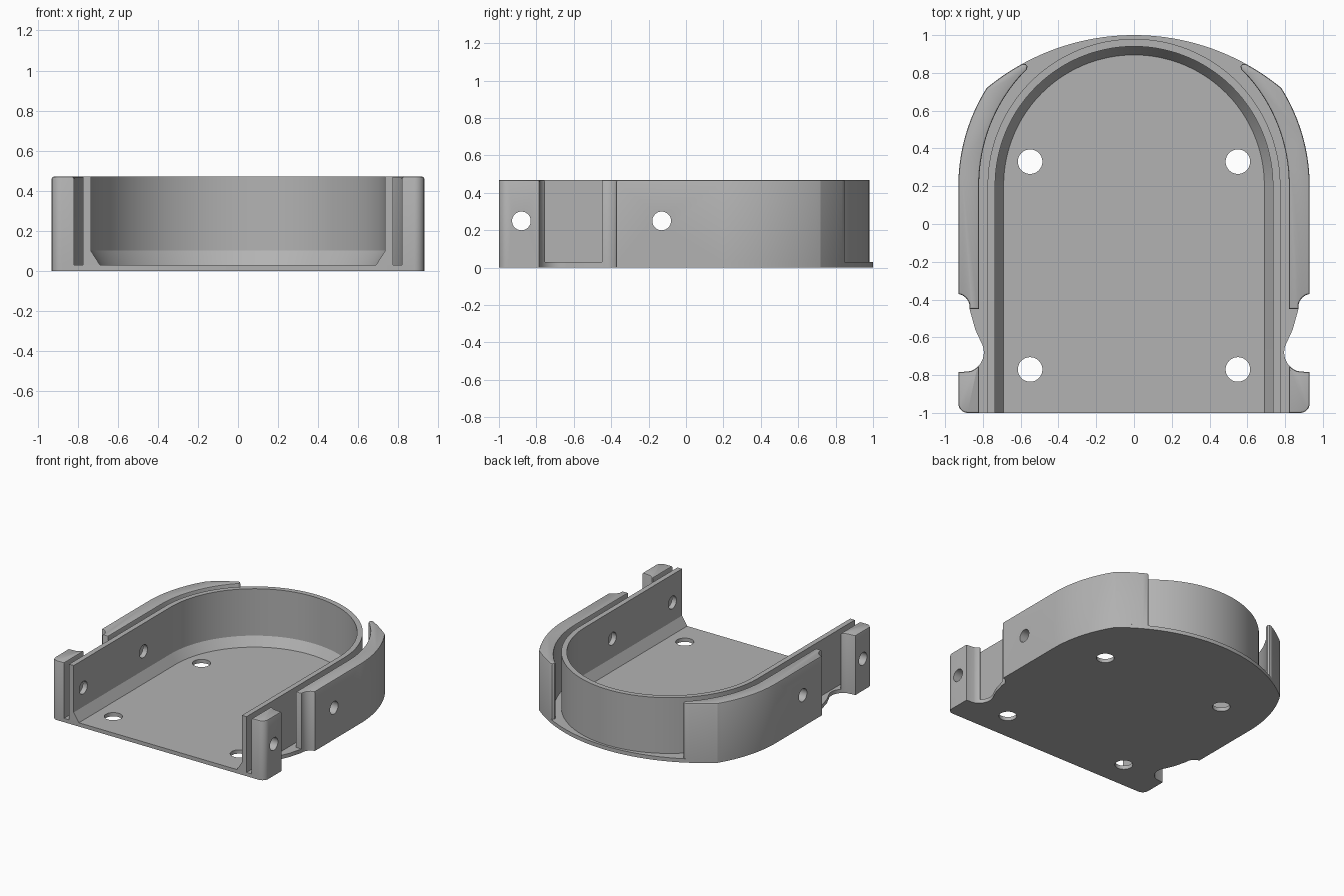
import bpy, bmesh
from math import cos, sin, radians

cube = bpy.data.objects.get("Cube")
if cube:
    bpy.data.objects.remove(cube, do_unlink=True)

grey = bpy.data.materials.new("light grey")
grey.use_nodes = True
grey.diffuse_color = (0.45, 0.45, 0.45, 1)
grey.node_tree.nodes["Principled BSDF"].inputs["Base Color"].default_value = (0.45, 0.45, 0.45, 1)

FLOOR, TOP = 0.03, 0.47
HOLE_Z = 0.25


def arc(cx, cy, rx, start, end, steps, ry=None):
    ry = ry or rx
    angles = [radians(start + (end - start) * i / steps) for i in range(steps + 1)]
    return [(cx + rx * cos(a), cy + ry * sin(a)) for a in angles]


def finish(name, bm):
    bmesh.ops.recalc_face_normals(bm, faces=bm.faces)
    mesh = bpy.data.meshes.new(name)
    bm.to_mesh(mesh)
    bm.free()
    obj = bpy.data.objects.new(name, mesh)
    bpy.context.collection.objects.link(obj)
    mesh.materials.append(grey)
    return obj


def extrude(name, outline, z0, z1, bevel=0):
    bm = bmesh.new()
    face = bm.faces.new([bm.verts.new((x, y, z0)) for x, y in outline])
    new = bmesh.ops.extrude_face_region(bm, geom=[face])["geom"]
    bmesh.ops.translate(bm, vec=(0, 0, z1 - z0),
                        verts=[g for g in new if isinstance(g, bmesh.types.BMVert)])
    if bevel:
        rim = [e for e in bm.edges if all(v.co.z > z1 - 0.001 for v in e.verts)]
        bmesh.ops.bevel(bm, geom=rim, offset=bevel, segments=2, profile=0.5, affect='EDGES')
    return finish(name, bm)


def drill(obj, centre, radius, axis, depth):
    bpy.ops.mesh.primitive_cylinder_add(vertices=40, radius=radius, depth=depth, location=centre,
                                        rotation=(0, radians(90) if axis == 'X' else 0, 0))
    cutter = bpy.context.object
    cutter.hide_render = True
    mod = obj.modifiers.new("hole", 'BOOLEAN')
    mod.operation, mod.solver, mod.object = 'DIFFERENCE', 'EXACT', cutter
    bpy.ops.object.select_all(action='DESELECT')
    bpy.context.view_layer.objects.active = obj
    obj.select_set(True)
    bpy.ops.object.modifier_apply(modifier=mod.name)
    bpy.data.objects.remove(cutter, do_unlink=True)


# Shared outline pieces for one side
front_corner = arc(0.88, -0.95, 0.05, -90, 0, 8)
notch_front = (0.93, -0.785)
notch_back = arc(0.94, -0.44, 0.07, 188, 98, 10)
side = arc(-0.046, 0.2, 0.976, 0, 32.2, 20)

# Base plate with side notches and mounting holes
half = (front_corner + [notch_front] + arc(0.9, -0.68, 0.105, 250, 155, 16)
        + [(0.84, -0.56)] + notch_back + side + arc(0, -0.226, 1.226, 50.5, 90, 24))
base = extrude("base_plate", half + [(-x, y) for x, y in reversed(half[:-1])], 0, FLOOR)
for x in (-0.55, 0.55):
    for y in (-0.77, 0.33):
        drill(base, (x, y, 0), 0.065, 'Z', 0.3)

# U-shaped inner wall with a chamfered foot, swept round the arch
section = [(0.69, FLOOR), (0.735, 0.1), (0.735, TOP), (0.775, TOP), (0.775, FLOOR)]
bm = bmesh.new()
rings = []
for i in range(-1, 98):
    a = radians(180 * min(max(i, 0), 96) / 96)
    y0 = -1 if i in (-1, 97) else 0.205
    rings.append([bm.verts.new((r * cos(a), y0 + (r * sin(a) if y0 > 0 else 0), z))
                  for r, z in section])
for a, b in zip(rings, rings[1:]):
    for k in range(5):
        n = (k + 1) % 5
        bm.faces.new((a[k], a[n], b[n], b[k]))
bm.faces.new(rings[0])
bm.faces.new(rings[-1])
wall = finish("inner_wall", bm)

# Outer guards: a front post and a long curved rear guard on each side
post = ([(0.82, -1)] + front_corner + [notch_front]
        + arc(0.9, -0.68, 0.105, 250, 225, 5) + [(0.82, -0.757)])
guard = ([(0.82, -0.45)] + notch_back + side + arc(0, -0.226, 1.226, 50.5, 61.2, 8)
         + [(0.575, 0.848), (0.564, 0.835), (0.567, 0.818)]
         + arc(0, 0.205, 0.82, 44, 0, 24, ry=0.85))
parts = [base, wall]
for s, label in ((1, "left"), (-1, "right")):
    for name, shape, y in (("front_post", post, -0.88), ("rear_guard", guard, -0.13)):
        obj = extrude(f"{label}_{name}", [(s * x, y) for x, y in shape], FLOOR, TOP, 0.01)
        drill(obj, (s * 0.87, y, HOLE_Z), 0.05, 'X', 0.4)
        drill(wall, (s * 0.755, y, HOLE_Z), 0.05, 'X', 0.3)
        parts.append(obj)

# Smooth the curves, keep the edges crisp
bpy.ops.object.select_all(action='DESELECT')
for obj in parts:
    obj.select_set(True)
bpy.context.view_layer.objects.active = base
bpy.ops.object.shade_smooth_by_angle(angle=radians(30))
